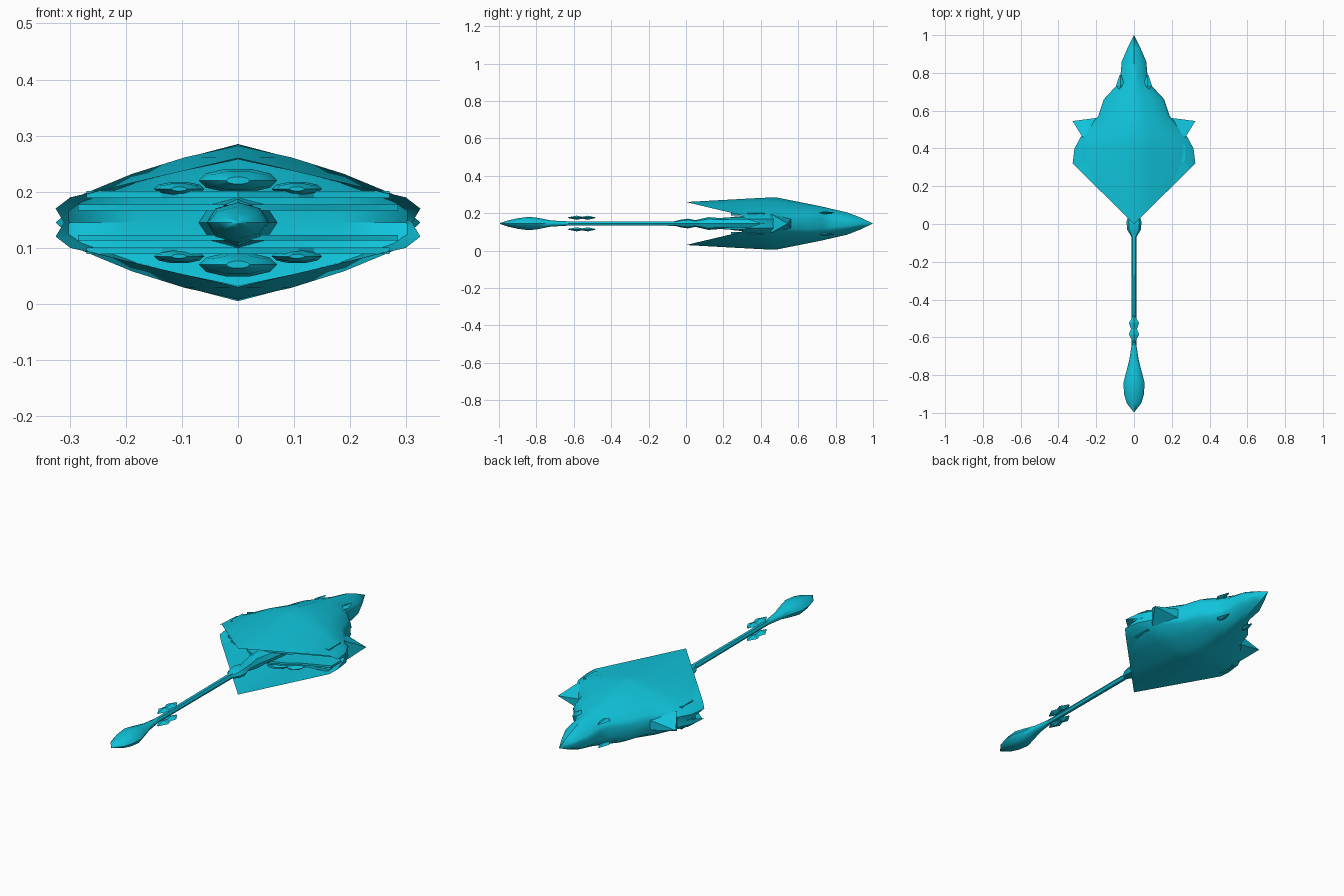
import bpy, math

cube = bpy.data.objects.get("Cube")
if cube:
    bpy.data.objects.remove(cube)

MID = 0.145  # height of the symmetry plane

mat = bpy.data.materials.new("cyan_hull")
mat.use_nodes = True
cyan = (0.005, 0.55, 0.71, 1)
mat.diffuse_color = cyan
mat.node_tree.nodes["Principled BSDF"].inputs["Base Color"].default_value = cyan


def make(name, verts, faces, mirror=(False, False), angle=40):
    """Mesh object on the symmetry plane, optionally mirrored in x and z."""
    me = bpy.data.meshes.new(name)
    me.from_pydata(verts, [], faces)
    me.materials.append(mat)
    ob = bpy.data.objects.new(name, me)
    ob.location.z = MID
    bpy.context.collection.objects.link(ob)
    bpy.ops.object.select_all(action='DESELECT')
    ob.select_set(True)
    bpy.context.view_layer.objects.active = ob
    bpy.ops.object.mode_set(mode='EDIT')
    bpy.ops.mesh.select_all(action='SELECT')
    bpy.ops.mesh.remove_doubles(threshold=0.0005)
    bpy.ops.mesh.normals_make_consistent(inside=False)
    bpy.ops.object.mode_set(mode='OBJECT')
    if any(mirror):
        mod = ob.modifiers.new("Mirror", 'MIRROR')
        mod.use_axis = (mirror[0], False, mirror[1])
        mod.merge_threshold = 0.001
        bpy.ops.object.modifier_apply(modifier=mod.name)
    bpy.ops.object.shade_smooth_by_angle(angle=math.radians(angle))
    return ob


def grid_faces(rows, cols, wrap=False):
    span = cols if wrap else cols - 1
    return [(r * cols + c, r * cols + (c + 1) % cols,
             (r + 1) * cols + (c + 1) % cols, (r + 1) * cols + c)
            for r in range(rows - 1) for c in range(span)]


def spindle(name, stations, sides=8, x=0, z=0, mirror=(False, False), angle=40):
    """Body along y from (y, half width, half height) stations."""
    verts = []
    for y, w, h in stations:
        for i in range(sides):
            a = math.tau * i / sides
            verts.append((x + w * math.cos(a), y, z + h * math.sin(a)))
    n = len(stations)
    faces = grid_faces(n, sides, True)
    faces += [tuple(range(sides)), tuple(range((n - 1) * sides, n * sides))]
    return make(name, verts, faces, mirror, angle)


# Hull: one quadrant, from the cavity wall over the rim to the tail point
stations = [(0.40, 0.315, 0.137, 0.045), (0.48, 0.272, 0.140, 0.045),
            (0.57, 0.190, 0.122, 0.050), (0.66, 0.160, 0.104, 0.050),
            (0.73, 0.095, 0.090, 0.045), (0.78, 0.072, 0.078, 0.035),
            (0.86, 0.065, 0.060, 0.025), (0.93, 0.035, 0.033, 0.012),
            (1.00, 0.000, 0.000, 0.000)]
steps = (0, 0.3, 0.6, 0.92)


def section(w, h, e):
    pts = [(w * t, h + (e - h) * t / 0.92 + 0.08 * h * math.sin(math.pi * t / 0.92))
           for t in steps]
    return pts + [(w, e * 0.55), (w * 0.985, 0)]


outer = [[(x, y, z) for x, z in section(w, h, e)] for y, w, h, e in stations]
rim = [(0.325 * t, 0.32 * t, 0.115 - 0.07 * t / 0.92) for t in steps]
rim += [(0.325, 0.32, 0.025), outer[0][-1]]
ceiling = [(x * 0.96, 0.40, z * 0.82) for x, y, z in outer[0][:-1]] + [outer[0][-1]]
back_wall = [(x * 0.96, 0.42, 0) for x, y, z in outer[0][:-1]] + [outer[0][-1]]
rows = [back_wall, ceiling, rim] + outer
make("hull", [p for row in rows for p in row],
     grid_faces(len(rows), 6), (True, True), 38)

# Side spikes
make("side_spike",
     [(0.325, 0.545, 0), (0.27, 0.455, 0.05), (0.27, 0.455, -0.05),
      (0.17, 0.565, 0.03), (0.17, 0.565, -0.03)],
     [(0, 1, 2), (0, 3, 1), (0, 2, 4), (0, 4, 3), (1, 3, 4, 2)], (True, False), 10)

# Small tail fins
spindle("tail_fin", [(0.705, 0.004, 0.002), (0.735, 0.022, 0.008), (0.79, 0.004, 0.002)],
        4, 0.072, 0.058, (True, True), 10)


# Layered decks inside the mouth
def deck(name, front, reach, z0, z1):
    outline = [(0, front), (reach * 0.4, front + 0.045), (reach * 0.5, front + 0.07),
               (reach, 0.33), (reach, 0.42), (0, 0.42)]
    n = len(outline)
    verts = [(x, y, z) for z in (z0, z1) for x, y in outline]
    faces = [tuple(range(n)), tuple(range(n, 2 * n))]
    faces += [(i, i + 1, n + i + 1, n + i) for i in range(n - 1)]
    make(name, verts, faces, (True, True), 20)


deck("inner_deck", 0.20, 0.285, 0.022, 0.032)
deck("outer_deck", 0.24, 0.27, 0.044, 0.056)

# Rounded pods above and below the decks
for name, x, z, w, h in (("centre_pod", 0, 0.075, 0.07, 0.022),
                         ("side_pod", 0.105, 0.06, 0.045, 0.013)):
    spindle(name, [(0.26, w * 0.3, h * 0.3), (0.29, w * 0.8, h * 0.8),
                   (0.34, w, h), (0.42, w, h)], 10, x, z, (x > 0, True))

# Central core with the collar around the shaft
spindle("core", [(-0.07, 0.012, 0.010), (-0.03, 0.036, 0.020), (0.01, 0.040, 0.026),
                 (0.05, 0.028, 0.018), (0.12, 0.030, 0.034), (0.20, 0.045, 0.028),
                 (0.27, 0.055, 0.038), (0.42, 0.070, 0.045)], 8)
spindle("shaft", [(-0.74, 0.012, 0.012), (0.02, 0.014, 0.014)], 6)

# Spear blade
spindle("blade", [(-0.995, 0.002, 0.002), (-0.95, 0.038, 0.017), (-0.90, 0.053, 0.028),
                  (-0.84, 0.056, 0.036), (-0.79, 0.043, 0.030), (-0.72, 0.025, 0.016),
                  (-0.65, 0.014, 0.013), (-0.62, 0.011, 0.010)], 8, angle=60)

# Paired lozenge vanes above and below the shaft
spindle("shaft_vane", [(-0.63, 0.004, 0.002), (-0.585, 0.027, 0.011), (-0.555, 0.016, 0.005),
                       (-0.525, 0.027, 0.011), (-0.485, 0.004, 0.002)],
        4, 0, 0.031, (False, True), 10)
